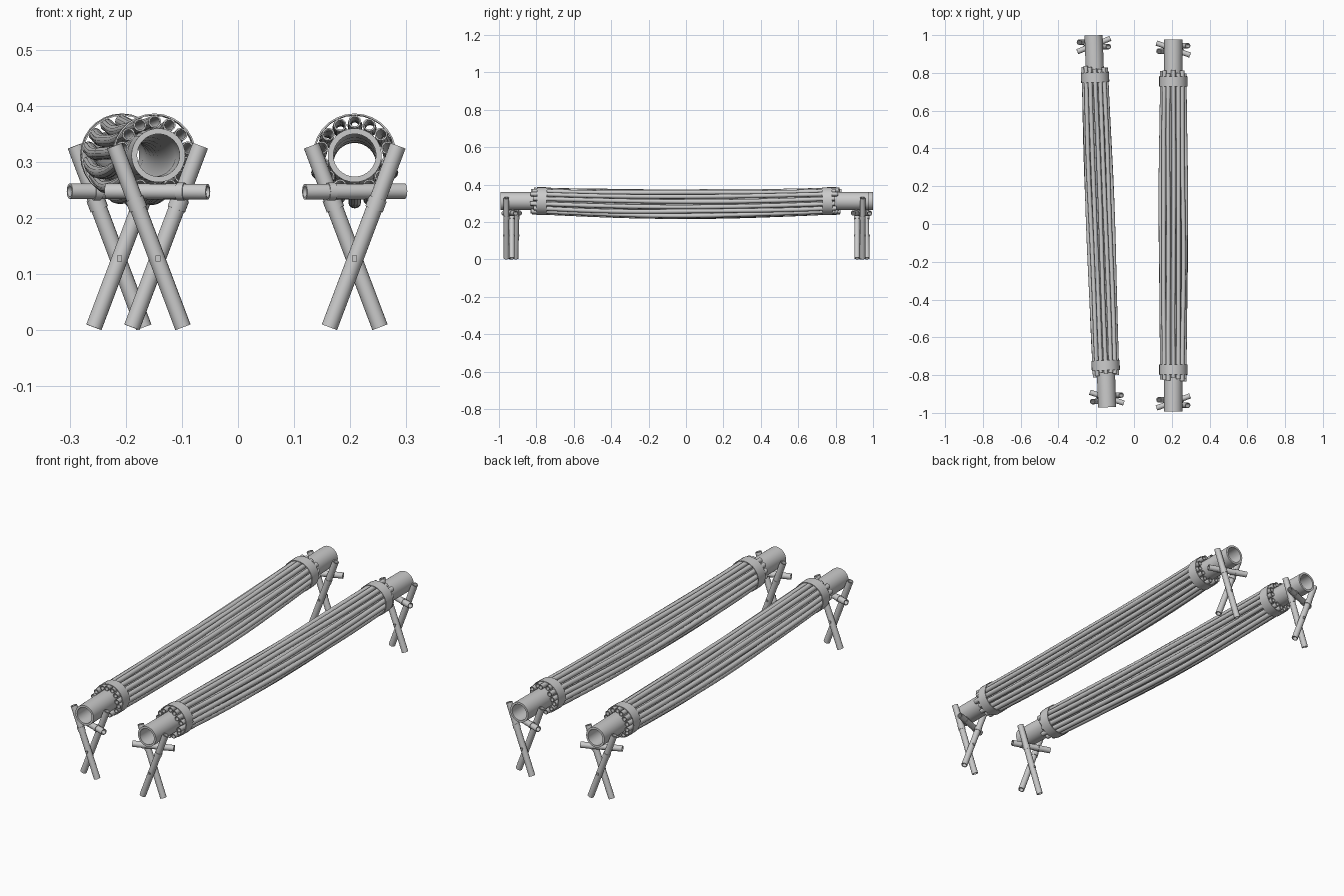
import bpy, bmesh, math, random
from mathutils import Matrix, Vector

if "Cube" in bpy.data.objects:
    bpy.data.objects.remove(bpy.data.objects["Cube"])

random.seed(4)


def add_tube(bm, pts, r, wall, sides=16):
    """Hollow pole swept along pts, with open bore and annular ends."""
    pts = [Vector(p) for p in pts]
    axis = (pts[-1] - pts[0]).normalized()
    u = axis.cross(Vector((0, 0, 1)) if abs(axis.z) < 0.99 else Vector((1, 0, 0))).normalized()
    v = axis.cross(u)
    dirs = [u * math.cos(2 * math.pi * k / sides) + v * math.sin(2 * math.pi * k / sides)
            for k in range(sides)]

    def ring(p, rad):
        return [bm.verts.new(p + d * rad) for d in dirs]
    # closed loop of rings: outer forwards, inner backwards
    rings = [ring(p, r) for p in pts] + [ring(p, r - wall) for p in reversed(pts)]
    for a, b in zip(rings, rings[1:] + rings[:1]):
        for k in range(sides):
            n = (k + 1) % sides
            bm.faces.new((a[k], a[n], b[n], b[k]))


def make(name, bm, matrix):
    bmesh.ops.recalc_face_normals(bm, faces=bm.faces)
    me = bpy.data.meshes.new(name)
    bm.to_mesh(me)
    bm.free()
    ob = bpy.data.objects.new(name, me)
    bpy.context.collection.objects.link(ob)
    ob.matrix_world = matrix
    bpy.ops.object.select_all(action='DESELECT')
    ob.select_set(True)
    bpy.context.view_layer.objects.active = ob
    bpy.ops.object.shade_smooth_by_angle(angle=math.radians(40))
    return ob


def sag(y):
    return 0.016 * max(0, 1 - (y / 0.78) ** 2)


ZC, RODS = 0.312, 14


def bundle(side, matrix, inner):
    # core pole, sagging slightly in the middle
    bm = bmesh.new()
    ys = [-0.985, -0.78, -0.6, -0.4, -0.2, 0, 0.2, 0.4, 0.6, 0.78, 0.985]
    add_tube(bm, [(0, y, ZC - sag(y)) for y in ys], 0.048, 0.010, 32)
    make(side + "_core_pole", bm, matrix)

    # thin rods around the core, each with a small wobble
    bm = bmesh.new()
    for i in range(RODS):
        a0 = 2 * math.pi * (i + 0.5) / RODS
        wob, ph = random.uniform(-0.07, 0.07), random.uniform(0, 6.28)
        e0, e1 = random.uniform(0.80, 0.825), random.uniform(0.80, 0.825)
        pts = []
        for j in range(21):
            y = -e0 + (e0 + e1) * j / 20
            t = max(0, 1 - (y / 0.78) ** 2)
            a = a0 + wob * t * math.sin(3 * y + ph)
            rad = 0.060 + 0.006 * t + 0.002 * t * math.sin(5 * y + ph)
            pts.append((rad * math.cos(a), y, ZC - sag(y) + rad * math.sin(a)))
        add_tube(bm, pts, 0.0115, 0.003, 12)
    make(side + "_outer_rods", bm, matrix)

    for end, s in (("front", -1), ("back", 1)):
        # band strapped around the rods
        bm = bmesh.new()
        add_tube(bm, [(0, s * 0.737, ZC - 0.001), (0, s * 0.79, ZC)], 0.0745, 0.003, 28)
        make(f"{side}_{end}_band", bm, matrix)

        # crossed legs
        lash = bmesh.new()
        for leg, d, y in (("outer", -inner, 0.952), ("inner", inner, 0.923)):
            foot = Vector((-d * 0.045, s * y, 0.0055))
            top = Vector((d * 0.077, s * y, 0.329))
            bm = bmesh.new()
            add_tube(bm, [foot, top], 0.0145, 0.004)
            make(f"{side}_{end}_{leg}_leg", bm, matrix)
            # lashing on the leg under the crossbar
            add_tube(lash, [foot.lerp(top, 0.65), foot.lerp(top, 0.71)], 0.0165, 0.003)

        # crossbar threaded diagonally through the legs
        a = Vector((-inner * 0.089, s * 0.902, 0.248))
        b = Vector((inner * 0.089, s * 0.966, 0.247))
        bm = bmesh.new()
        add_tube(bm, [a, b], 0.0140, 0.004)
        make(f"{side}_{end}_crossbar", bm, matrix)
        for t in (0.24, 0.70):
            add_tube(lash, [a.lerp(b, t), a.lerp(b, t + 0.07)], 0.0160, 0.003)
        make(f"{side}_{end}_lashing", lash, matrix)

        # peg through the leg crossing
        bm = bmesh.new()
        bmesh.ops.create_cube(bm, size=1, matrix=Matrix.Translation((0, s * 0.938, 0.128))
                              @ Matrix.Diagonal((0.009, 0.066, 0.010, 1)))
        make(f"{side}_{end}_peg", bm, matrix)


bundle("right", Matrix.Translation((0.208, -0.008, 0)), -1)
bundle("left", Matrix.Translation((-0.178, 0.014, 0)) @ Matrix.Rotation(math.radians(2.1), 4, 'Z'), 1)
